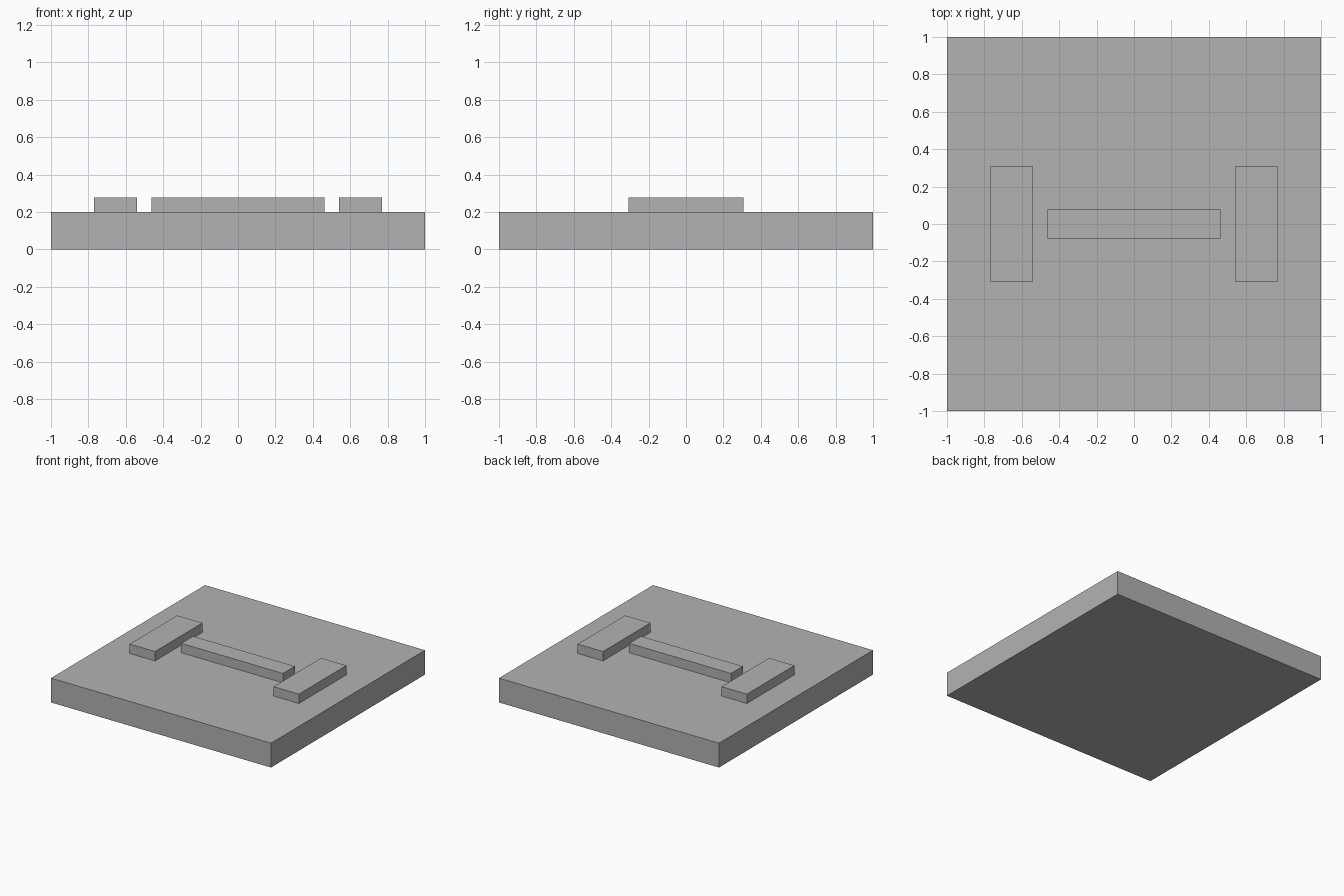
import bpy

cube = bpy.data.objects.get("Cube")
if cube:
    bpy.data.objects.remove(cube, do_unlink=True)

# Single flat grey
grey = bpy.data.materials.new("grey")
grey.use_nodes = True
colour = (0.448, 0.448, 0.448, 1)
grey.diffuse_color = colour
grey.node_tree.nodes["Principled BSDF"].inputs["Base Color"].default_value = colour

BASE_TOP = 0.2
BAR_HEIGHT = 0.077


def box(name, x, z, size):
    """Add a box resting on height z, centred at x."""
    bpy.ops.mesh.primitive_cube_add(size=1, location=(x, 0, z + size[2] / 2))
    obj = bpy.context.object
    obj.name = name
    obj.scale = size
    bpy.ops.object.transform_apply(location=False, rotation=False, scale=True)
    obj.data.materials.append(grey)
    return obj


# Square slab
box("base_slab", 0, 0, (2, 2, BASE_TOP))

# Long raised bar across the middle
box("middle_bar", 0, BASE_TOP, (0.924, 0.154, BAR_HEIGHT))

# Matching end blocks
for side, sign in (("left", 1), ("right", -1)):
    box(side + "_end_block", sign * 0.654, BASE_TOP, (0.23, 0.616, BAR_HEIGHT))
